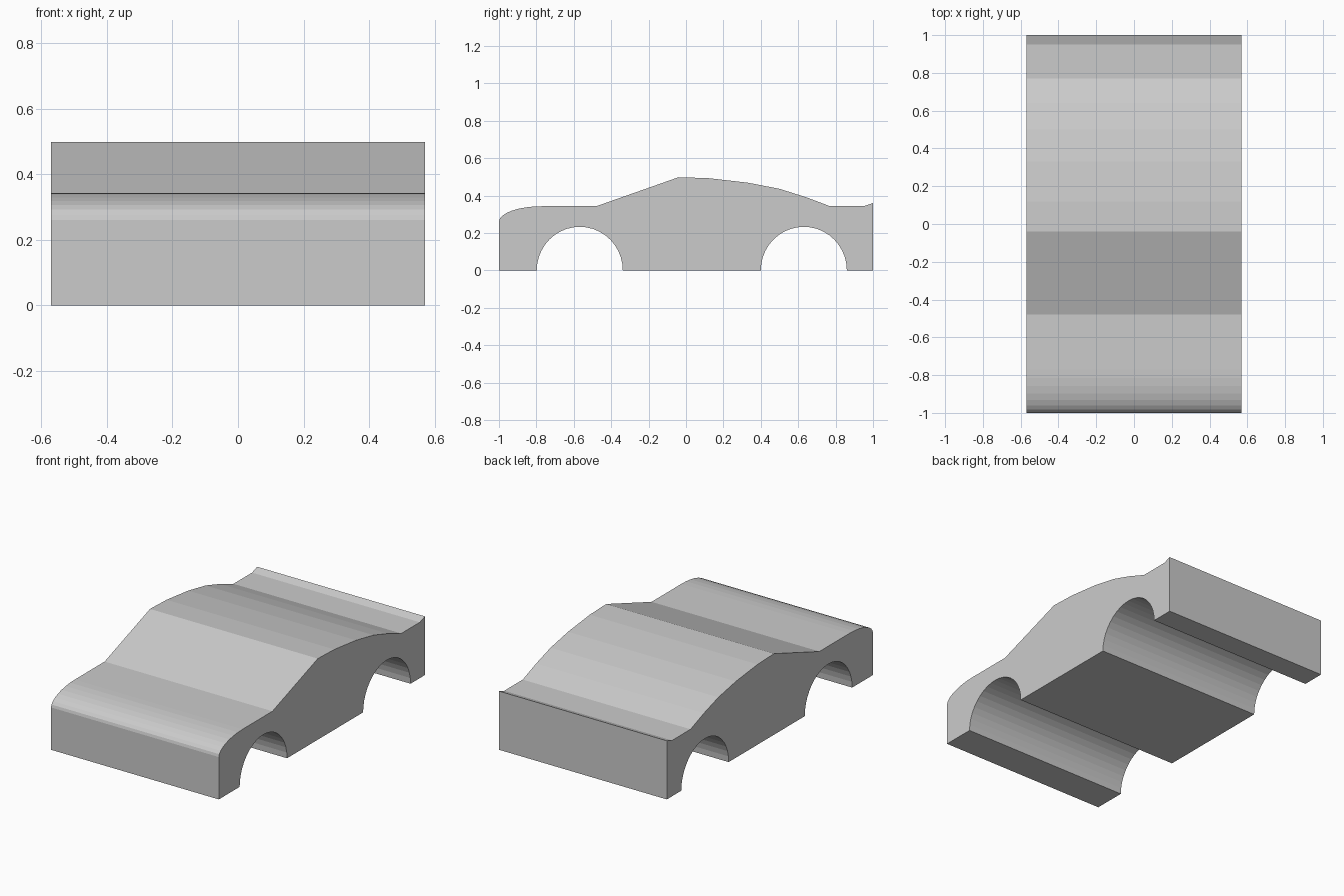
import bpy, bmesh
from math import sin, cos, pi

if "Cube" in bpy.data.objects:
    bpy.data.objects.remove(bpy.data.objects["Cube"])

HALF_WIDTH = 0.57


def arc(cy, cz, ry, rz, start, end, steps):
    """Points (y, z) along an elliptical arc, angles in radians."""
    angles = [start + (end - start) * i / steps for i in range(steps + 1)]
    return [(cy + ry * cos(a), cz + rz * sin(a)) for a in angles]


def extrude_profile(name, profile, half_width):
    """Solid made by sweeping a side profile across x."""
    bm = bmesh.new()
    face = bm.faces.new([bm.verts.new((-half_width, y, z)) for y, z in profile])
    swept = bmesh.ops.extrude_face_region(bm, geom=[face], use_keep_orig=True)
    verts = [v for v in swept["geom"] if isinstance(v, bmesh.types.BMVert)]
    bmesh.ops.translate(bm, verts=verts, vec=(2 * half_width, 0, 0))
    bmesh.ops.recalc_face_normals(bm, faces=bm.faces)
    mesh = bpy.data.meshes.new(name)
    bm.to_mesh(mesh)
    bm.free()
    obj = bpy.data.objects.new(name, mesh)
    bpy.context.collection.objects.link(obj)
    return obj


# Underside with two wheel arches, front to back
profile = [(-1, 0)]
for arch_y in (-0.568, 0.63):
    profile += arc(arch_y, 0, 0.23, 0.233, pi, 0, 20)
profile += [(1, 0)]

# Tail lip, rear deck, sloping roof, windscreen
profile += [(1, 0.36), (0.95, 0.343), (0.77, 0.343), (0.64, 0.392),
            (0.50, 0.436), (0.33, 0.469), (0.12, 0.493), (-0.04, 0.498),
            (-0.48, 0.343)]

# Bonnet rounding down to the nose
profile += arc(-0.77, 0.26, 0.23, 0.083, pi / 2, pi, 8)

extrude_profile("car_body", profile, HALF_WIDTH)
